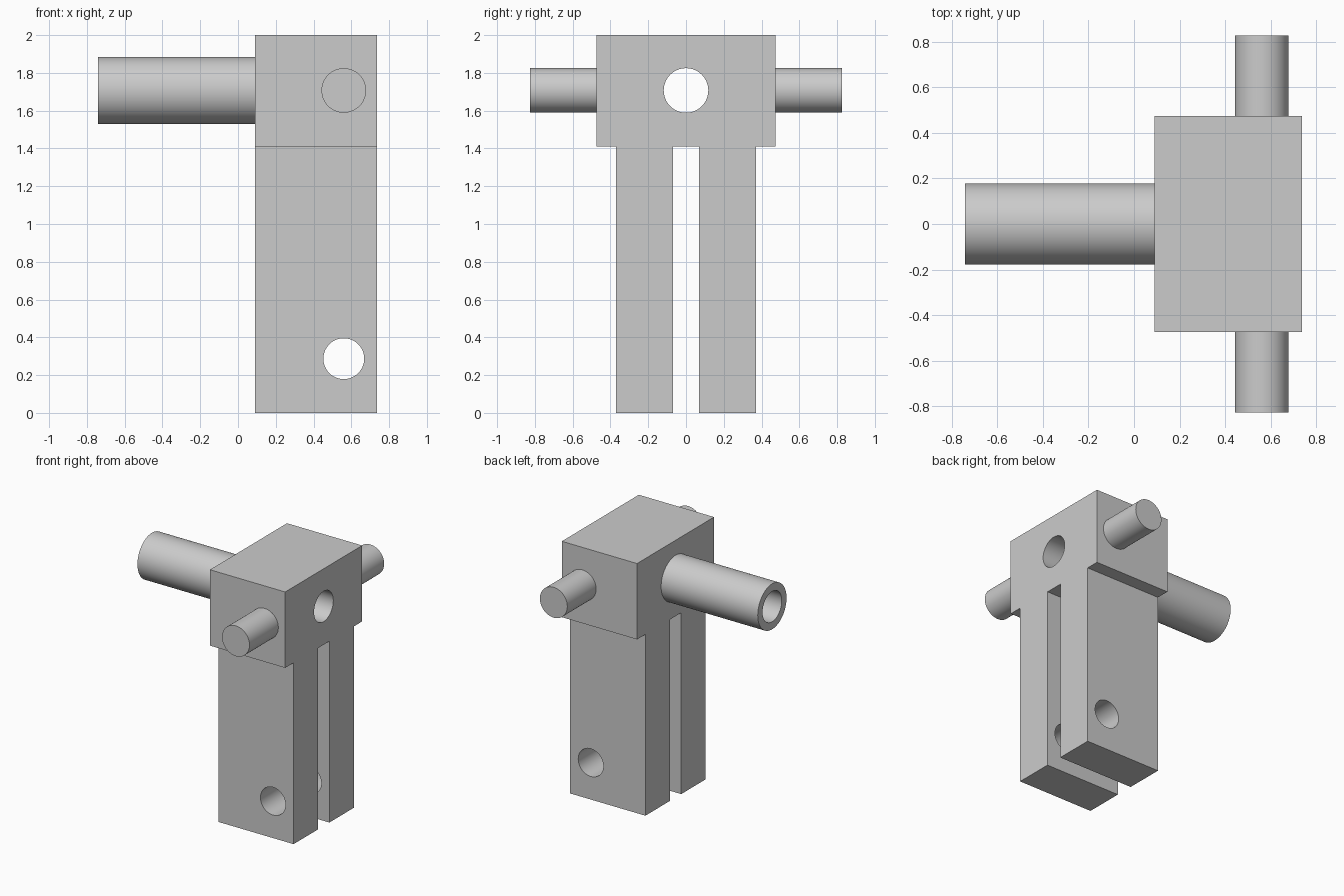
import bpy
import bmesh
from math import pi, radians

cube = bpy.data.objects.get("Cube")
if cube:
    bpy.data.objects.remove(cube, do_unlink=True)

GREY = (0.6, 0.6, 0.6, 1)
steel = bpy.data.materials.new("plain grey")
steel.use_nodes = True
steel.diffuse_color = GREY
steel.node_tree.nodes["Principled BSDF"].inputs["Base Color"].default_value = GREY

X0, X1 = 0.09, 0.737          # body back and front along x
TUBE_END = -0.741
AXLE_Z, PIN_X = 1.707, 0.56
BORE_R = 0.118


def activate(obj):
    bpy.ops.object.select_all(action="DESELECT")
    obj.select_set(True)
    bpy.context.view_layer.objects.active = obj


def cylinder(name, axis, radius, start, end, x=0, z=0):
    """Cylinder along x or y, from start to end on that axis."""
    mid = (start + end) / 2
    along_x = axis == "x"
    bpy.ops.mesh.primitive_cylinder_add(
        vertices=64, radius=radius, depth=end - start,
        location=(mid, 0, z) if along_x else (x, mid, z),
        rotation=(0, pi / 2, 0) if along_x else (pi / 2, 0, 0))
    obj = bpy.context.object
    obj.name = name
    obj.data.materials.append(steel)
    return obj


def drill(obj, *cutter_args):
    """Cut a round hole through an object."""
    cutter = cylinder("hole_cutter", *cutter_args)
    cutter.hide_render = True
    activate(obj)
    mod = obj.modifiers.new("hole", "BOOLEAN")
    mod.operation, mod.solver, mod.object = "DIFFERENCE", "EXACT", cutter
    bpy.ops.object.modifier_apply(modifier=mod.name)
    bpy.data.objects.remove(cutter, do_unlink=True)


# Forked body: half profile mirrored in y, extruded along x
half = [(0.07, 1.41), (0.07, 0), (0.37, 0), (0.37, 1.41), (0.473, 1.41), (0.473, 2)]
profile = half + [(-y, z) for y, z in reversed(half)]
bm = bmesh.new()
face = bm.faces.new([bm.verts.new((X0, y, z)) for y, z in profile])
extruded = bmesh.ops.extrude_face_region(bm, geom=[face])["geom"]
bmesh.ops.translate(bm, vec=(X1 - X0, 0, 0),
                    verts=[v for v in extruded if isinstance(v, bmesh.types.BMVert)])
bmesh.ops.recalc_face_normals(bm, faces=bm.faces)
mesh = bpy.data.meshes.new("forked_body")
bm.to_mesh(mesh)
bm.free()
body = bpy.data.objects.new("forked_body", mesh)
bpy.context.collection.objects.link(body)
mesh.materials.append(steel)
drill(body, "x", BORE_R, -1, 1, 0, AXLE_Z)
drill(body, "y", 0.108, -1, 1, PIN_X, 0.287)

# Hollow tube in line with the bore
tube = cylinder("hollow_tube", "x", 0.177, TUBE_END, X0, 0, AXLE_Z)
drill(tube, "x", BORE_R, -1, 1, 0, AXLE_Z)

# Side pins
pins = [cylinder("right_pin", "y", BORE_R, -0.827, -0.473, PIN_X, AXLE_Z),
        cylinder("left_pin", "y", BORE_R, 0.473, 0.827, PIN_X, AXLE_Z)]

for part in [body, tube] + pins:
    activate(part)
    bpy.ops.object.shade_smooth_by_angle(angle=radians(30))
